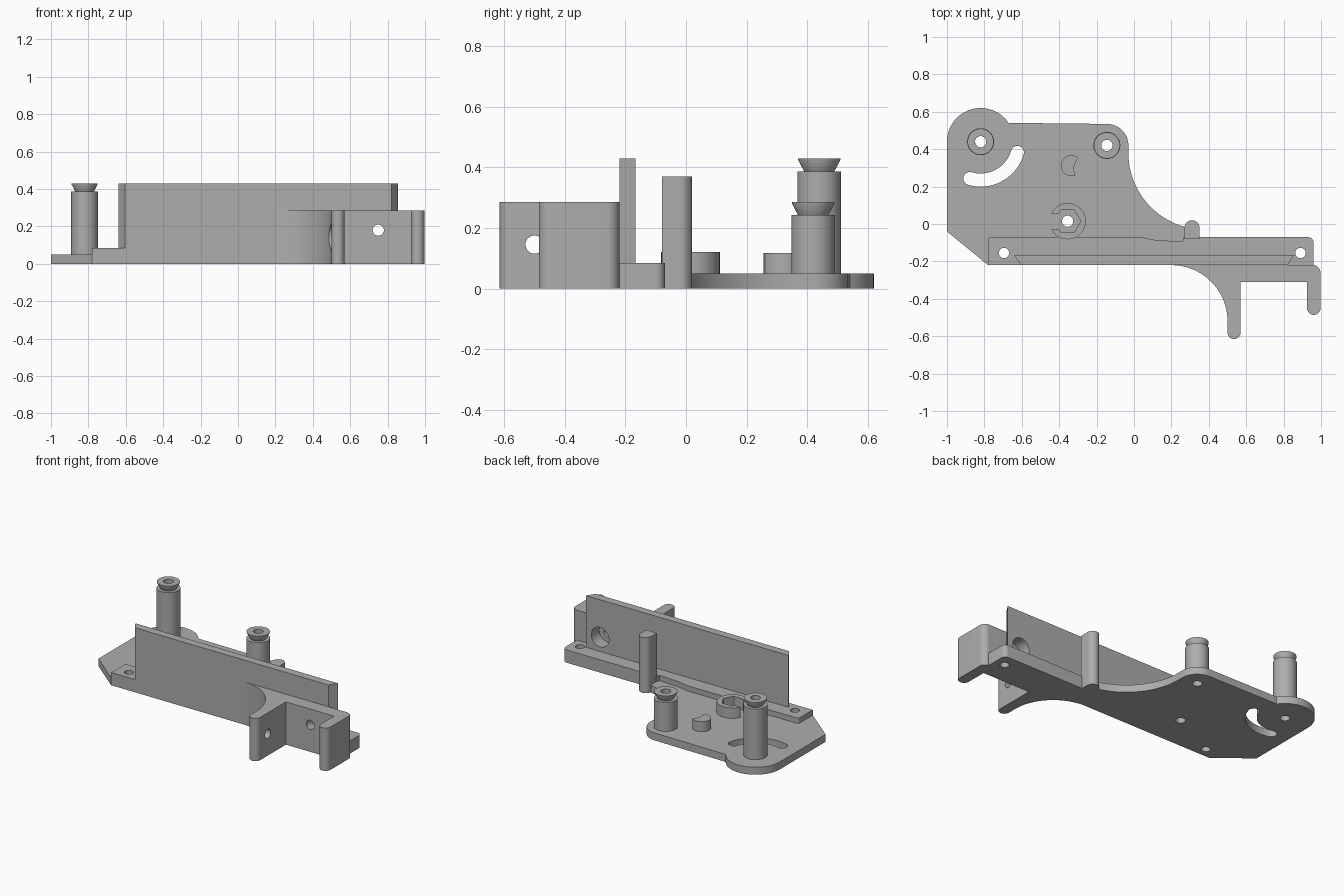
import bpy
import bmesh
from math import cos, sin, radians
from mathutils import Matrix

default = bpy.data.objects.get("Cube")
if default:
    bpy.data.objects.remove(default)

grey = bpy.data.materials.new("plain grey")
grey.use_nodes = True
grey.diffuse_color = (0.42, 0.42, 0.42, 1)
grey.node_tree.nodes["Principled BSDF"].inputs["Base Color"].default_value = grey.diffuse_color


def arc(cx, cy, r, start, end, n=20):
    """Points along an arc, angles in degrees."""
    steps = [radians(start + (end - start) * i / n) for i in range(n + 1)]
    return [(cx + r * cos(a), cy + r * sin(a)) for a in steps]


def finish(name, bm):
    bmesh.ops.recalc_face_normals(bm, faces=bm.faces)
    mesh = bpy.data.meshes.new(name)
    bm.to_mesh(mesh)
    bm.free()
    mesh.materials.append(grey)
    obj = bpy.data.objects.new(name, mesh)
    bpy.context.collection.objects.link(obj)
    return obj


def prism(name, outline, z0, z1):
    """Extrude a plan outline between two heights."""
    bm = bmesh.new()
    face = bm.faces.new([bm.verts.new((x, y, z0)) for x, y in outline])
    top = bmesh.ops.extrude_face_region(bm, geom=[face])["geom"]
    verts = [v for v in top if isinstance(v, bmesh.types.BMVert)]
    bmesh.ops.translate(bm, vec=(0, 0, z1 - z0), verts=verts)
    return finish(name, bm)


def lathe(name, x, y, profile, n=40):
    """Turn a closed (radius, height) profile about a vertical axis."""
    bm = bmesh.new()
    rings = []
    for i in range(n):
        a = radians(360 * i / n)
        rings.append([bm.verts.new((x + r * cos(a), y + r * sin(a), z)) for r, z in profile])
    m = len(profile)
    for i in range(n):
        a, b = rings[i], rings[(i + 1) % n]
        for j in range(m):
            k = (j + 1) % m
            bm.faces.new((a[j], b[j], b[k], a[k]))
    return finish(name, bm)


def rod(axis, x, y, z, r, length):
    """Cylindrical cutter centred on a point."""
    turn = {"x": Matrix.Rotation(radians(90), 4, "Y"),
            "y": Matrix.Rotation(radians(90), 4, "X"),
            "z": Matrix.Identity(4)}[axis]
    bm = bmesh.new()
    bmesh.ops.create_cone(bm, cap_ends=True, segments=32, radius1=r, radius2=r,
                          depth=length, matrix=Matrix.Translation((x, y, z)) @ turn)
    return finish("hole_cutter", bm)


def cut(obj, *cutters):
    bpy.context.view_layer.objects.active = obj
    for cutter in cutters:
        cutter.hide_render = True
        mod = obj.modifiers.new("cut", "BOOLEAN")
        mod.operation = "DIFFERENCE"
        mod.solver = "EXACT"
        mod.object = cutter
        bpy.ops.object.modifier_apply(modifier=mod.name)
        bpy.data.objects.remove(cutter)


parts = []
tall, short, nut = (-0.82, 0.44), (-0.145, 0.42), (-0.355, 0.015)
hole, plate_top = 0.03, 0.05

# Base plate with round lobe, rounded corner and sweeping concave edge
outline = [(-1, -0.04), (-0.78, -0.22), (-0.78, -0.1), (0.27, -0.1), (0.27, -0.02)]
outline += arc(0.38, 0.38, 0.41, 254, 180, 28)
outline += arc(*short, 0.115, 0, 90)
outline += arc(*tall, 0.18, 34, 180, 32)
plate = prism("base_plate", outline, 0, plate_top)
slot = arc(*tall, 0.24, -106, -16) + arc(-0.623, 0.383, 0.035, -16, 164, 10)[1:-1]
slot += arc(*tall, 0.17, -16, -106) + arc(-0.877, 0.243, 0.035, 74, 254, 10)[1:-1]
cut(plate, prism("slot_cutter", slot, -0.1, 0.2),
    *[rod("z", x, y, 0, hole, 0.3) for x, y in (tall, short, nut)])
parts.append(plate)

# Long rail with screw holes and a shallow clearance notch
rail = prism("rail", [(-0.78, -0.22), (0.96, -0.22)]
             + arc(0.93, -0.1, 0.03, 0, 90, 8) + arc(-0.765, -0.085, 0.015, 90, 180, 6), 0, 0.085)
notch = [(0.04, -0.05), (0.04, -0.07), (0.11, -0.085), (0.26, -0.095), (0.27, -0.05)]
cut(rail, prism("notch_cutter", notch, plate_top, 0.2),
    *[rod("z", x, -0.155, 0, 0.028, 0.4) for x in (-0.695, 0.89)])
parts.append(rail)

# Upright wall with slanted ends
wall = prism("upright_wall", [(-0.605, -0.22), (0.82, -0.22), (0.855, -0.167), (-0.64, -0.167)], 0, 0.43)
cut(wall, rod("y", 0.75, -0.19, 0.18, 0.065, 0.2))
parts.append(wall)

# Front bracket with two rounded fingers
shape = [(0.2, -0.22)] + arc(0.2, -0.52, 0.3, 88, 0, 28)
shape += arc(0.535, -0.58, 0.035, 180, 360, 14)
shape += [(0.57, -0.31), (0.925, -0.31)]
shape += arc(0.961, -0.45, 0.036, 180, 360, 14)
shape += arc(0.957, -0.26, 0.04, 0, 90, 8)
bracket = prism("front_bracket", shape, 0, 0.285)
cut(bracket, rod("y", 0.75, -0.3, 0.18, hole, 0.4), rod("y", 0.75, -0.2, 0.18, 0.065, 0.1),
    rod("x", 0.5, -0.5, 0.145, hole, 0.4), rod("x", 0.42, -0.5, 0.145, 0.07, 0.2))
parts.append(bracket)

# Hollow posts with flared caps
for name, (x, y), top in (("tall_post", tall, 0.43), ("short_post", short, 0.285)):
    neck = top - 0.043
    parts.append(lathe(name, x, y, [(hole, plate_top), (0.072, plate_top), (0.072, neck),
                                    (0.05, neck), (0.07, top - 0.005), (0.07, top), (hole, top)]))

# Open ring with a hexagonal pocket
ring = prism("nut_pocket", arc(*nut, 0.097, 0, 351, 39), plate_top, 0.12)
x, y = nut
cut(ring, prism("hex_cutter", arc(x, y, 0.07, 0, 300, 5), 0, 0.2),
    prism("gap_cutter", [(x - 0.2, y - 0.042), (x, y - 0.042), (x, y + 0.042), (x - 0.2, y + 0.042)], 0, 0.2))
parts.append(ring)

# Crescent stop on the plate
stop = arc(-0.335, 0.312, 0.056, 42, 290, 24) + arc(-0.24, 0.295, 0.081, 205, 135, 8)
parts.append(prism("crescent_stop", stop, plate_top, 0.117))

# Slender pin beside the rail
pin = [(0.27, -0.08), (0.35, -0.08)] + arc(0.31, -0.02, 0.04, 0, 180, 20)
parts.append(prism("slender_pin", pin, 0, 0.37))

bpy.ops.object.select_all(action="DESELECT")
for part in parts:
    part.select_set(True)
bpy.context.view_layer.objects.active = parts[0]
bpy.ops.object.shade_smooth_by_angle(angle=radians(30))
